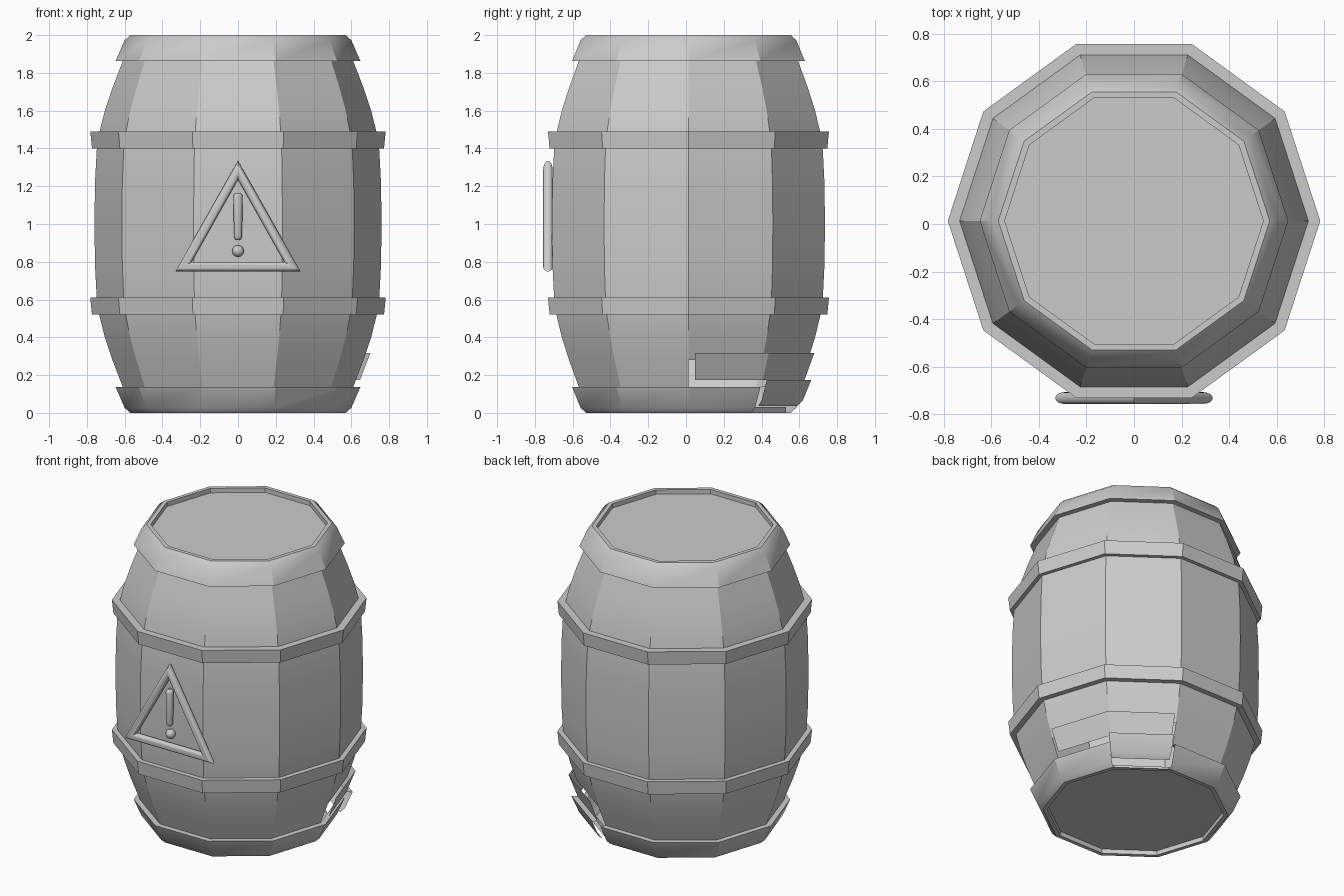
import bpy, bmesh, math
from mathutils import Vector

if "Cube" in bpy.data.objects:
    bpy.data.objects.remove(bpy.data.objects["Cube"])

SIDES = 10
CENTRE = Vector((0, 0.013, 0))


def finish(name, bm, recalc=False):
    if recalc:
        bmesh.ops.recalc_face_normals(bm, faces=bm.faces)
    loose = [v for v in bm.verts if not v.link_faces]
    bmesh.ops.delete(bm, geom=loose, context='VERTS')
    me = bpy.data.meshes.new(name)
    bm.to_mesh(me)
    bm.free()
    ob = bpy.data.objects.new(name, me)
    bpy.context.collection.objects.link(ob)
    bpy.ops.object.select_all(action='DESELECT')
    ob.select_set(True)
    bpy.context.view_layer.objects.active = ob
    bpy.ops.object.shade_smooth_by_angle(angle=math.radians(30))
    return ob


def lathe(name, profile, sides=SIDES, centre=CENTRE, keep=None, caps=False, closed=False):
    """Spin (radius, z) points; keep(row, side) selects which faces exist."""
    bm = bmesh.new()
    rings = [[bm.verts.new(centre + Vector((r * math.cos(math.tau * k / sides),
                                            r * math.sin(math.tau * k / sides), z)))
              for k in range(sides)] for r, z in profile]
    n = len(rings)
    for i in range(n if closed else n - 1):
        a, b = rings[i], rings[(i + 1) % n]
        for k in range(sides):
            if keep is None or keep(i, k):
                j = (k + 1) % sides
                bm.faces.new((a[k], a[j], b[j], b[k]))
    if caps:
        bm.faces.new(rings[0][::-1])
        bm.faces.new(rings[-1])
    return finish(name, bm)


# Barrel shell: recessed ends, rounded end caps with a ledge, bulging staves
lower = [(0.543, 0.03), (0.543, 0), (0.57, 0), (0.60, 0.027), (0.648, 0.137),
         (0.61, 0.137), (0.665, 0.28), (0.705, 0.40), (0.735, 0.52),
         (0.748, 0.61), (0.757, 0.78)]
profile = lower + [(0.76, 1.0)] + [(r, 2 - z) for r, z in reversed(lower)]


def broken(row, side):
    return (2 <= row <= 4 and side == 1) or (row == 5 and side in (0, 1))


lathe("barrel_body", profile, keep=lambda i, k: not broken(i, k), caps=True)

# Broken stave chunk, knocked outward and up
chunk = lathe("broken_chunk", profile, keep=broken)
chunk.location = (0.036, 0.034, 0.037)

# Two middle hoops
for name, z in (("lower_hoop", 0.52), ("upper_hoop", 1.40)):
    lathe(name, [(0.773, z), (0.782, z + 0.09), (0.72, z + 0.09), (0.72, z)], closed=True)

# Warning triangle: round tube with mitred corners
SIGN_Y = -0.731
R = 0.025
bm = bmesh.new()
corners = [(0, 1.285), (-0.288, 0.774), (0.288, 0.774)]
mid = Vector((0, SIGN_Y, sum(c[1] for c in corners) / 3))
rings = []
for x, z in corners:
    p = Vector((x, SIGN_Y, z))
    out = (p - mid).normalized()
    rings.append([bm.verts.new(p + out * 2 * R * math.cos(math.tau * k / 16)
                               + Vector((0, R * math.sin(math.tau * k / 16), 0)))
                  for k in range(16)])
for i in range(3):
    a, b = rings[i], rings[(i + 1) % 3]
    for k in range(16):
        j = (k + 1) % 16
        bm.faces.new((a[k], a[j], b[j], b[k]))
finish("warning_triangle", bm, recalc=True)

# Warning mark: tapered rounded bar and a dot
bar = [(0.021 * math.sin(t * math.pi / 8), 0.934 - 0.021 * math.cos(t * math.pi / 8)) for t in (1, 2, 3, 4)]
bar += [(0.025 * math.cos(t * math.pi / 8), 1.142 + 0.025 * math.sin(t * math.pi / 8)) for t in (0, 1, 2, 3)]
lathe("mark_bar", bar, sides=16, centre=Vector((0, SIGN_Y, 0)), caps=True)
bm = bmesh.new()
bmesh.ops.create_uvsphere(bm, u_segments=16, v_segments=10, radius=0.031)
bmesh.ops.translate(bm, verts=bm.verts, vec=(0, -0.722, 0.857))
finish("mark_dot", bm)
